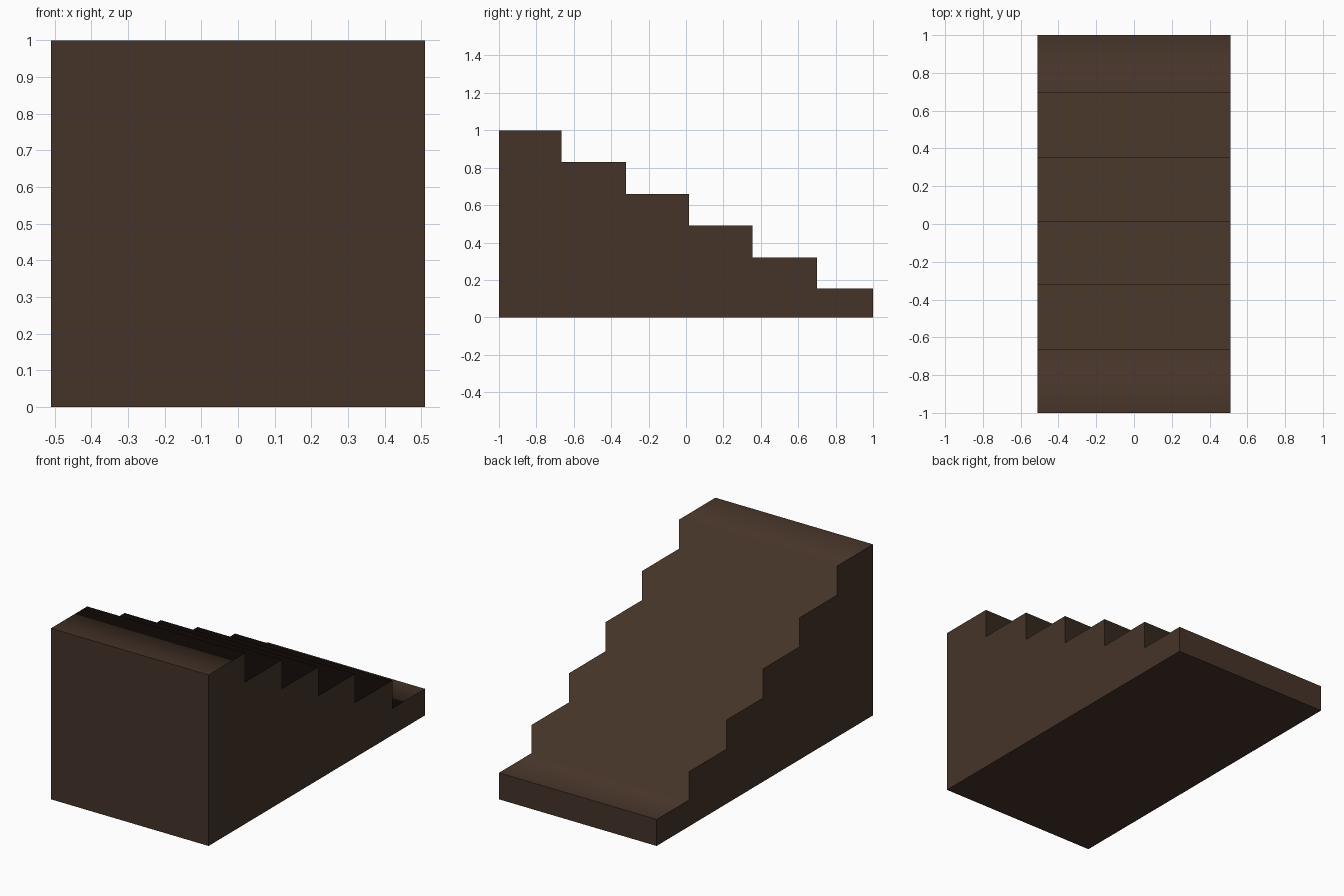
import bpy, bmesh

if "Cube" in bpy.data.objects:
    bpy.data.objects.remove(bpy.data.objects["Cube"])

# Colour
wood = bpy.data.materials.new("dark brown")
wood.diffuse_color = (0.060, 0.034, 0.022, 1)
wood.use_nodes = True
wood.node_tree.nodes["Principled BSDF"].inputs["Base Color"].default_value = wood.diffuse_color

# Stepped side profile (y, z), highest step at the front
HALF_W = 0.51
risers = [-0.665, -0.32, 0.015, 0.355, 0.70]
heights = [1.0, 0.83, 0.66, 0.49, 0.32, 0.155]
profile = [(-1, 0), (-1, heights[0])]
for i, y in enumerate(risers):
    profile += [(y, heights[i]), (y, heights[i + 1])]
profile += [(1, heights[-1]), (1, 0)]

# Extrude the profile across the width
bm = bmesh.new()
side = bm.faces.new([bm.verts.new((-HALF_W, y, z)) for y, z in profile])
ext = bmesh.ops.extrude_face_region(bm, geom=[side])
moved = [v for v in ext["geom"] if isinstance(v, bmesh.types.BMVert)]
bmesh.ops.translate(bm, verts=moved, vec=(2 * HALF_W, 0, 0))
if not any(f.normal.x < -0.9 for f in bm.faces):
    bm.faces.new([v for v in side.verts])
bmesh.ops.recalc_face_normals(bm, faces=bm.faces)

# Treads and risers share smooth shading; the outer block stays crisp
def is_step(f):
    c = f.calc_center_median()
    return abs(f.normal.x) < 0.5 and abs(c.y) < 0.99 and c.z > 0.01

for f in bm.faces:
    f.smooth = is_step(f)
for e in bm.edges:
    e.smooth = all(is_step(f) for f in e.link_faces)

mesh = bpy.data.meshes.new("staircase")
bm.to_mesh(mesh)
bm.free()
mesh.materials.append(wood)
stairs = bpy.data.objects.new("staircase", mesh)
bpy.context.collection.objects.link(stairs)
